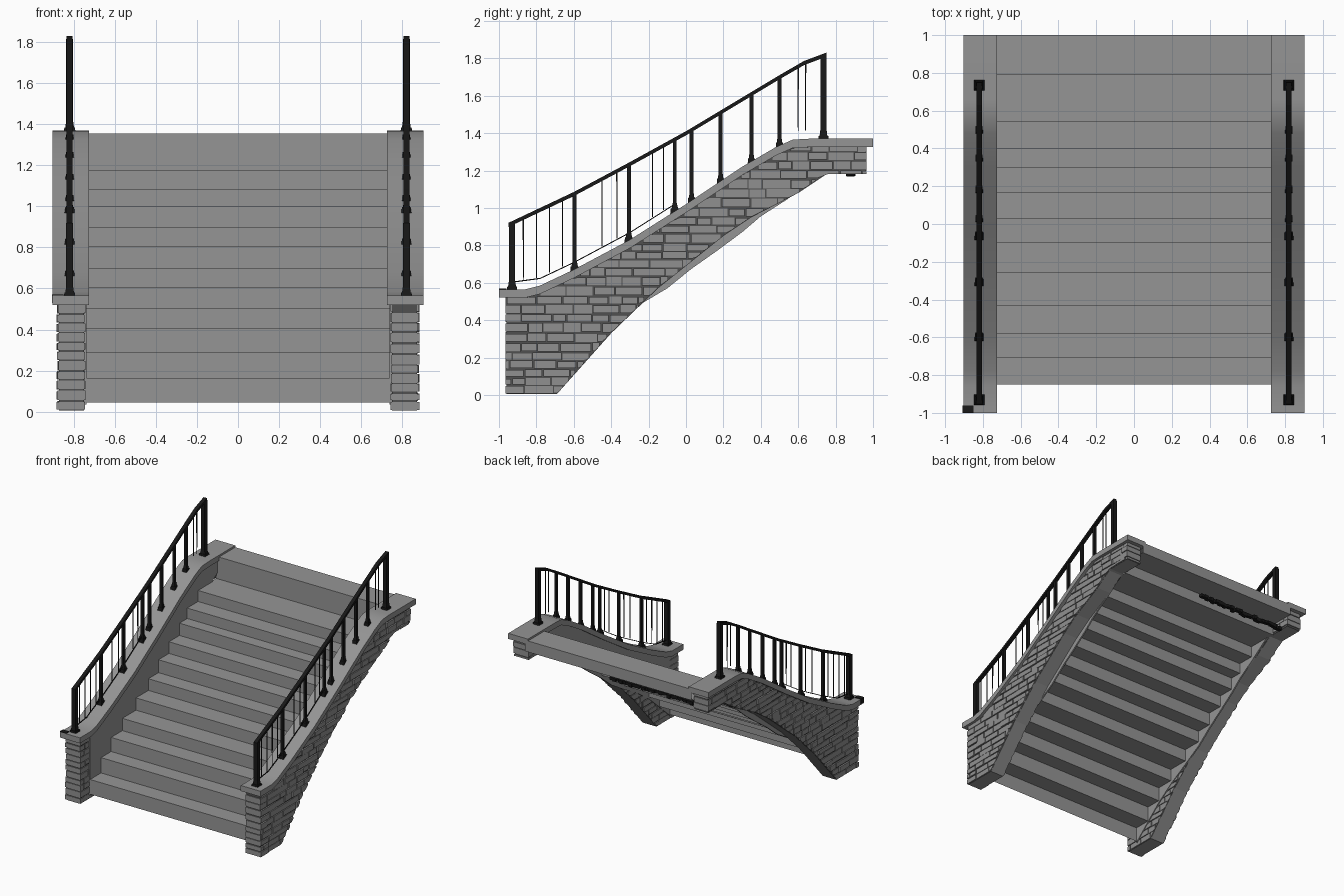
import bpy, bmesh, random

random.seed(4)
cube = bpy.data.objects.get("Cube")
if cube:
    bpy.data.objects.remove(cube)


def material(name, v):
    m = bpy.data.materials.new(name)
    m.use_nodes = True
    m.diffuse_color = (v, v, v, 1)
    m.node_tree.nodes["Principled BSDF"].inputs["Base Color"].default_value = (v, v, v, 1)
    return m


SLAB = material("grey slab", 0.30)
BRICK = material("grey brick", 0.28)
MORTAR = material("dark mortar", 0.08)
IRON = material("black iron", 0.009)

# Side curves as (y, z) points
CAP = [(-1, .565), (-.86, .565), (-.78, .585), (-.6, .67), (-.3, .83), (0, 1.02),
       (.3, 1.22), (.48, 1.325), (.57, 1.365), (.66, 1.37), (1, 1.37)]
UNDER = [(-.96, .005), (-.69, .005), (-.4, .33), (-.15, .57), (0, .69), (.2, .85),
         (.35, .95), (.6, 1.08), (.75, 1.18), (.96, 1.18)]
RAIL = [(-.95, .91), (-.6, 1.075), (-.3, 1.235), (0, 1.40), (.35, 1.61),
        (.5, 1.70), (.63, 1.775), (.75, 1.82)]
CAP_DEPTH = 0.045

# Step noses: front edge and tread height
NOSES = [(-.85, .165), (-.71, .29), (-.58, .405), (-.435, .505), (-.26, .605), (-.10, .70),
         (.03, .805), (.165, .90), (.30, 1.0), (.40, 1.085), (.54, 1.175), (.79, 1.355)]


def at(curve, y):
    for (a, p), (b, q) in zip(curve, curve[1:]):
        if y <= b:
            return p + (q - p) * (y - a) / (b - a)
    return curve[-1][1]


def finish(bm, name, *mats):
    bmesh.ops.recalc_face_normals(bm, faces=bm.faces)
    me = bpy.data.meshes.new(name)
    bm.to_mesh(me)
    bm.free()
    for m in mats:
        me.materials.append(m)
    ob = bpy.data.objects.new(name, me)
    bpy.context.collection.objects.link(ob)
    return ob


def ribbon(bm, ys, low, high, x0, x1):
    """Solid between a lower and an upper curve, extended across x."""
    rings = [[bm.verts.new(p) for p in ((x0, y, lo), (x1, y, lo), (x1, y, hi), (x0, y, hi))]
             for y, lo, hi in zip(ys, low, high)]
    for a, b in zip(rings, rings[1:]):
        for i in range(4):
            j = (i + 1) % 4
            bm.faces.new((a[i], a[j], b[j], b[i]))
    bm.faces.new(rings[0])
    bm.faces.new(rings[-1][::-1])


def box(bm, x, y, z0, z1, w0, w1):
    """Upright square bar, from width w0 at the foot to w1 at the top."""
    rings = [[bm.verts.new((x + sx * w / 2, y + sy * w / 2, z))
              for sx, sy in ((-1, -1), (1, -1), (1, 1), (-1, 1))]
             for z, w in ((z0, w0), (z1, w1))]
    for i in range(4):
        j = (i + 1) % 4
        bm.faces.new((rings[0][i], rings[0][j], rings[1][j], rings[1][i]))
    bm.faces.new(rings[0])
    bm.faces.new(rings[1])


# Steps: a folded sheet ending in a landing with a short back lip
path, level = [], .045
for y, z in NOSES:
    path += [(y, level), (y, z)]
    level = z
path += [(1, level), (1, 1.265), (NOSES[-1][0], 1.265)]
bm = bmesh.new()
rows = [[bm.verts.new((x, y, z)) for x in (-.75, .75)] for y, z in path]
for a, b in zip(rows, rows[1:]):
    bm.faces.new((a[0], a[1], b[1], b[0]))
finish(bm, "steps", SLAB)


def side_wall(side, label):
    # Mortar core with a plain underside
    ys = sorted({y for y, z in CAP + UNDER if -.96 <= y <= .96})
    bm = bmesh.new()
    ribbon(bm, ys, [at(UNDER, y) for y in ys],
           [at(CAP, y) - CAP_DEPTH for y in ys], side * .75, side * .872)
    ob = finish(bm, label + "_wall_core", MORTAR, SLAB)
    for f in ob.data.polygons:
        f.material_index = 1 if f.normal.z < -.3 else 0

    # Courses of bricks, trimmed to the wall outline
    bm = bmesh.new()
    z = .008
    while z < 1.33:
        course = random.uniform(.04, .055)
        y = -.966 - random.uniform(0, .08)
        while y < .965:
            end = y + random.uniform(.07, .18)
            a, b = max(y, -.966), min(end - random.uniform(.004, .009), .966)
            z0 = z + random.uniform(0, .005)
            z1 = z + course - random.uniform(.002, .008)
            cols = []
            for k in range(7):
                c = a + (b - a) * k / 6
                lo = max(z0, at(UNDER, max(c, -.96)) + .002)
                hi = min(z1, at(CAP, c) - CAP_DEPTH)
                if hi - lo > .006:
                    cols.append((c, lo, hi))
            if len(cols) > 1 and b - a > .015:
                ribbon(bm, *zip(*cols), side * (.748 - random.uniform(0, .006)),
                       side * (.875 + random.uniform(0, .01)))
            y = end
        z += course
    finish(bm, label + "_wall_bricks", BRICK)

    # Plain lining of the wall above the steps
    ys = sorted({y for y, z in CAP + NOSES if -.85 <= y <= .79})
    bm = bmesh.new()
    ribbon(bm, ys, [at(NOSES, y) - .13 for y in ys],
           [at(CAP, y) - CAP_DEPTH for y in ys], side * .738, side * .75)
    finish(bm, label + "_wall_lining", SLAB)

    # Coping slab, softly curved along its length
    bm = bmesh.new()
    ribbon(bm, [y for y, z in CAP], [z - CAP_DEPTH for y, z in CAP],
           [z for y, z in CAP], side * .725, side * .903)
    coping = finish(bm, label + "_coping", SLAB).data
    coping.shade_smooth()
    coping.set_sharp_from_angle(angle=.6)


def railing(side, label):
    x = side * .82
    # Posts on flared feet
    bm = bmesh.new()
    for y in (-.93, -.595, -.305, -.06, .03, .185, .35, .50, .735):
        big = y in (-.93, .735)
        foot = .06 if big else .05 if y < 0 else .042
        z, w = at(CAP, y), .034 if big else .021
        box(bm, x, y, z - .02, z + .015, foot, foot * .85)
        box(bm, x, y, z + .015, z + .045, foot * .7, w)
        box(bm, x, y, z + .04, at(RAIL, y), w, w)
    finish(bm, label + "_posts", IRON)

    # Thin balusters
    bm = bmesh.new()
    for y in (-.87, -.8, -.73, -.66, -.45, -.37, -.18, -.12, .6, .64):
        box(bm, x, y, at(CAP, y) + .045, at(RAIL, y), .005, .006)
    finish(bm, label + "_balusters", IRON)

    # Handrail and slender bottom rail
    bm = bmesh.new()
    ribbon(bm, [y for y, z in RAIL], [z - .012 for y, z in RAIL],
           [z + .01 for y, z in RAIL], x - .015, x + .015)
    finish(bm, label + "_handrail", IRON)
    bm = bmesh.new()
    ys = [-.93, -.78, -.6, -.3, -.06]
    ribbon(bm, ys, [at(CAP, y) + .035 for y in ys], [at(CAP, y) + .041 for y in ys],
           x - .003, x + .003)
    finish(bm, label + "_bottom_rail", IRON)


for side, label in ((1, "left"), (-1, "right")):
    side_wall(side, label)
    railing(side, label)

# Iron bracket on the corner of the right coping
bm = bmesh.new()
ribbon(bm, (-1, -.96), (.53, .53), (.57, .57), -.907, -.85)
finish(bm, "corner_bracket", IRON)

# Ragged dark strip under the landing
bm = bmesh.new()
for i in range(28):
    box(bm, -.735 + i * .029, .88 + random.uniform(-.01, .01),
        1.18 - random.uniform(0, .012), 1.2, .03, .034)
finish(bm, "landing_strip", IRON)
